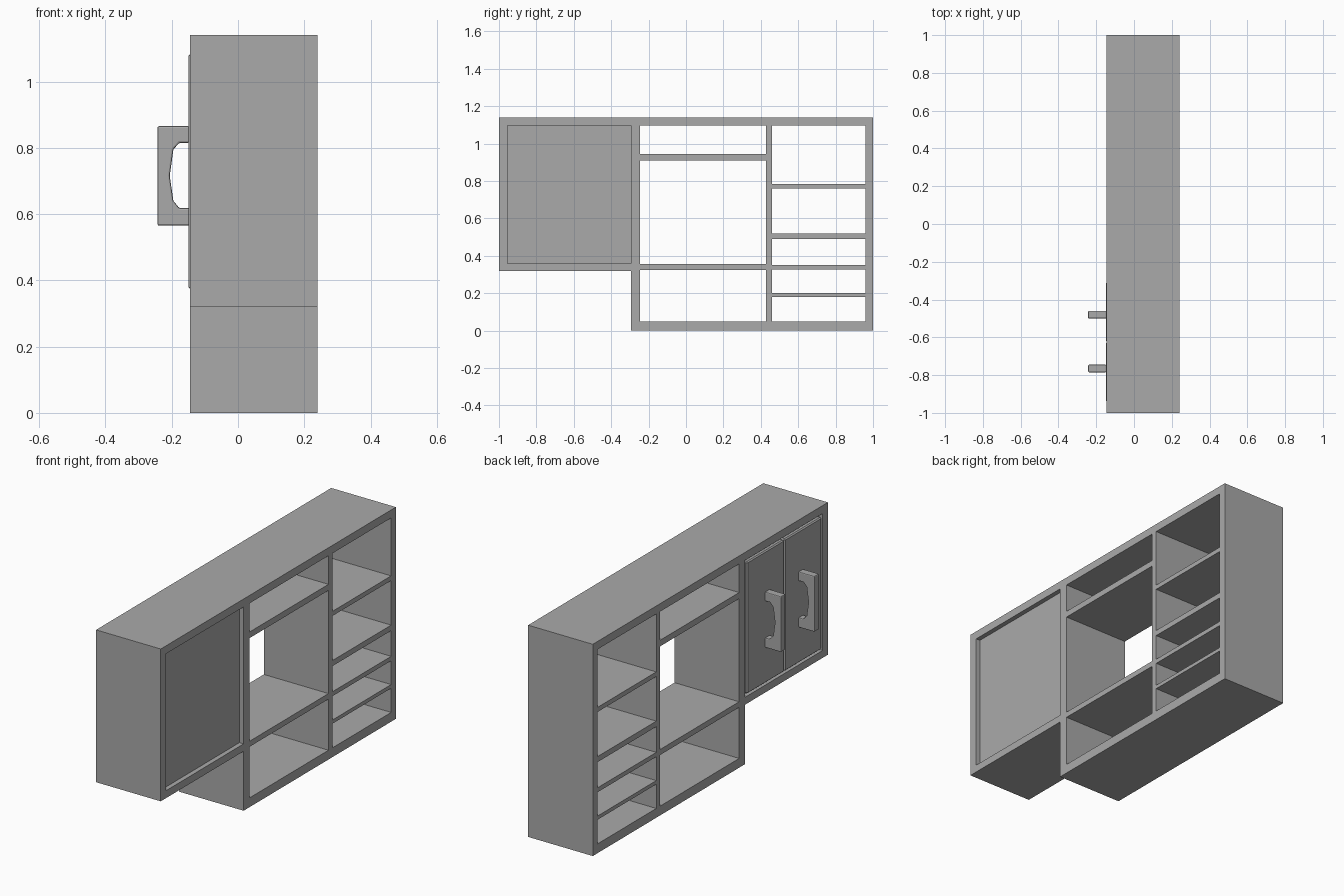
import bpy, bmesh, math
from mathutils import Vector

cube = bpy.data.objects.get("Cube")
if cube:
    bpy.data.objects.remove(cube, do_unlink=True)

GREY = (0.40, 0.40, 0.40, 1)
mat = bpy.data.materials.new("matt grey")
mat.use_nodes = True
mat.diffuse_color = GREY
mat.node_tree.nodes["Principled BSDF"].inputs["Base Color"].default_value = GREY

FRONT, BACK = -0.145, 0.24      # depth range of the carcass along x
HEIGHT = 1.14


def finish(name, bm, bevel=0, segments=1):
    bmesh.ops.recalc_face_normals(bm, faces=bm.faces)
    mesh = bpy.data.meshes.new(name)
    bm.to_mesh(mesh)
    bm.free()
    mesh.materials.append(mat)
    obj = bpy.data.objects.new(name, mesh)
    bpy.context.collection.objects.link(obj)
    if bevel:
        mod = obj.modifiers.new("edge bevel", 'BEVEL')
        mod.width, mod.segments = bevel, segments
        mod.limit_method, mod.angle_limit = 'ANGLE', math.radians(40)
    return obj


def board(name, y, z, x=(FRONT, BACK), bevel=0):
    bm = bmesh.new()
    bmesh.ops.create_cube(bm, size=1)
    lo, hi = Vector((x[0], y[0], z[0])), Vector((x[1], y[1], z[1]))
    for v in bm.verts:
        v.co = (lo + hi) / 2 + v.co * (hi - lo)
    return finish(name, bm, bevel)


# Carcass boards
board("top_board", (-1, 1), (1.097, HEIGHT))
board("cabinet_end_wall", (-1, -0.955), (0.32, 1.097))
board("cabinet_floor", (-0.955, -0.295), (0.32, 0.36))
board("cabinet_inner_wall", (-0.295, -0.245), (0, 1.097))
board("base_board", (-0.245, 0.96), (0, 0.05))
board("outer_end_wall", (0.96, 1), (0, 1.097))
board("shelf_divider", (0.427, 0.46), (0.05, 1.097))

# Open shelves
for i, z in enumerate([(0.325, 0.355), (0.91, 0.943)]):
    board(f"middle_shelf_{i + 1}", (-0.245, 0.427), z)
for i, z in enumerate([(0.18, 0.2), (0.328, 0.352), (0.49, 0.52), (0.76, 0.785)]):
    board(f"side_shelf_{i + 1}", (0.46, 0.96), z)

# Cabinet back panel, recessed, and the lining behind the doors
board("cabinet_back_panel", (-0.955, -0.295), (0.36, 1.097), (0.19, 0.215))
board("cabinet_lining", (-0.955, -0.295), (0.36, 1.097), (-0.12, -0.11))


# Bracket handle: square outside, arched inside
def handle(name, y, width=0.04):
    root, z0, z1 = -0.146, 0.565, 0.865
    profile = [(root, z0), (-0.243, z0), (-0.243, z1), (root, z1),
               (root, 0.815), (-0.177, 0.815), (-0.195, 0.795), (-0.206, 0.715),
               (-0.195, 0.64), (-0.177, 0.618), (root, 0.618)]
    bm = bmesh.new()
    face = bm.faces.new([bm.verts.new((x, y - width / 2, z)) for x, z in profile])
    side = bmesh.ops.extrude_face_region(bm, geom=[face])["geom"]
    bmesh.ops.translate(bm, vec=(0, width, 0),
                        verts=[g for g in side if isinstance(g, bmesh.types.BMVert)])
    finish(name, bm, 0.005, 2)


# Pair of doors with their handles
for side, y, grip in (("right", (-0.942, -0.627), -0.765), ("left", (-0.623, -0.308), -0.48)):
    board(f"{side}_door", y, (0.373, 1.084), (-0.149, -0.12), 0.006)
    handle(f"{side}_door_handle", grip)
